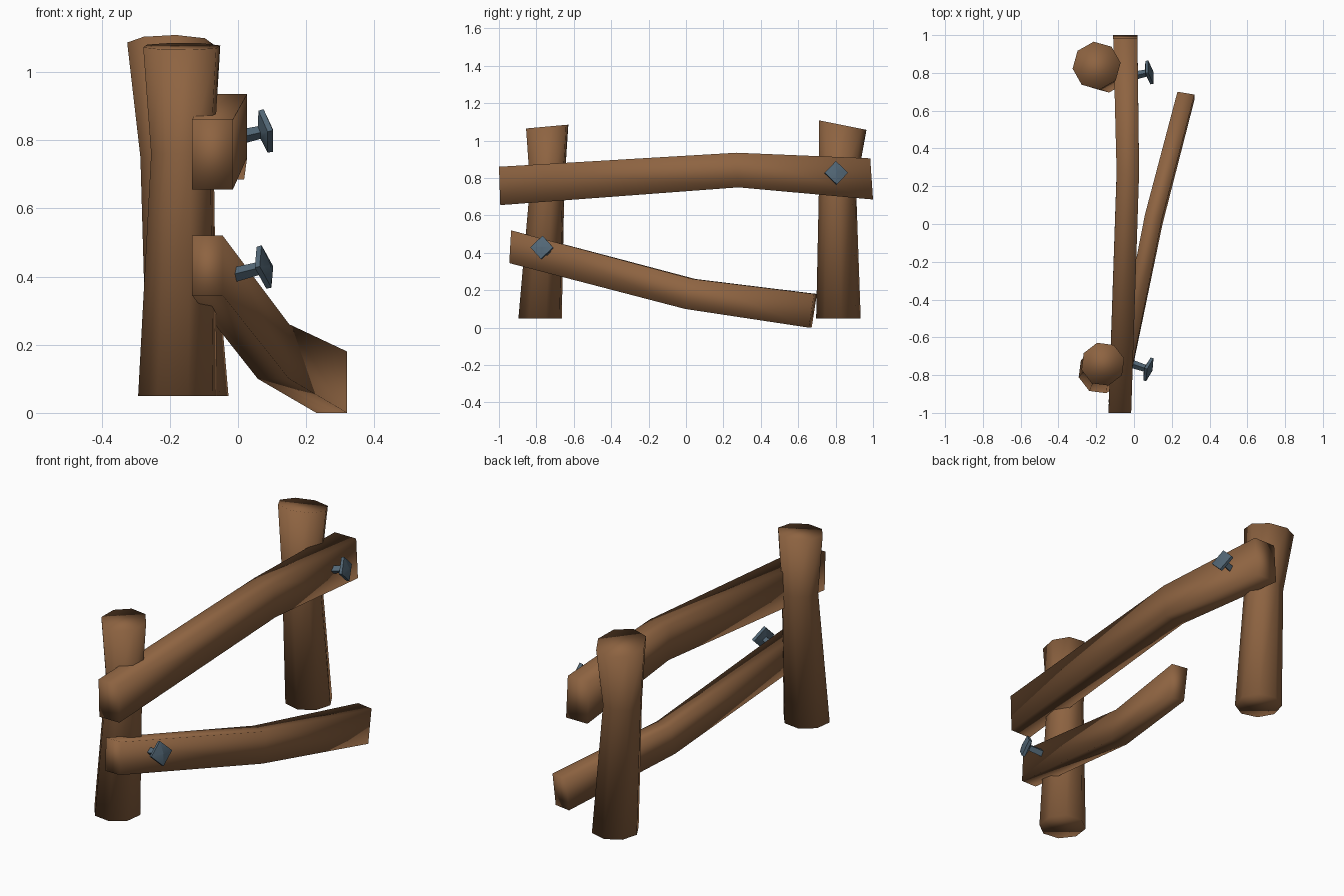
import bpy, math
from mathutils import Vector

if "Cube" in bpy.data.objects:
    bpy.data.objects.remove(bpy.data.objects["Cube"])


def material(name, rgb):
    m = bpy.data.materials.new(name)
    m.diffuse_color = (*rgb, 1)
    m.use_nodes = True
    m.node_tree.nodes["Principled BSDF"].inputs["Base Color"].default_value = m.diffuse_color
    return m


wood = material("brown_wood", (0.27, 0.126, 0.053))
steel = material("blue_grey_steel", (0.085, 0.135, 0.18))


def loft(name, rings, mat, angle=None):
    """Skin equal-sized rings of points and close both ends."""
    n = len(rings[0])
    verts = [p for r in rings for p in r]
    faces = [(a * n + i, a * n + (i + 1) % n, (a + 1) * n + (i + 1) % n, (a + 1) * n + i)
             for a in range(len(rings) - 1) for i in range(n)]
    last = (len(rings) - 1) * n
    faces += [tuple(reversed(range(n))), tuple(range(last, last + n))]
    me = bpy.data.meshes.new(name)
    me.from_pydata(verts, [], faces)
    me.materials.append(mat)
    ob = bpy.data.objects.new(name, me)
    bpy.context.collection.objects.link(ob)
    bpy.context.view_layer.objects.active = ob
    ob.select_set(True)
    if angle is None:
        bpy.ops.object.shade_smooth()
    else:
        bpy.ops.object.shade_smooth_by_angle(angle=math.radians(angle))
    ob.select_set(False)
    return ob


def post(name, stations, turn):
    """Octagonal log: stations are x, y, z, radius, slope of the cut along y."""
    rings = []
    for x, y, z, r, slope in stations:
        ring = []
        for i in range(8):
            a = math.radians(turn + 45 * i)
            dy = r * math.sin(a)
            ring.append((x + r * math.cos(a), y + dy, z + slope * dy))
        rings.append(ring)
    loft(name, rings, wood)


def rail(name, stations):
    """Bent beam: stations are x0, x1, y top, z top, y bottom, z bottom, y shift across."""
    rings = []
    for x0, x1, yt, zt, yb, zb, s in stations:
        rings.append([(x0, yb, zb), (x0, yt, zt), (x1, yt - s, zt), (x1, yb - s, zb)])
    loft(name, rings, wood)


def bolt(name, start, head):
    """Square shank flaring into a square, slightly pointed head."""
    start, head = Vector(start), Vector(head)
    axis = (head - start).normalized()
    side = axis.cross(Vector((0, 0, 1))).normalized()
    up = side.cross(axis)
    length = (head - start).length
    profile = [(0, 0.022), (length - 0.022, 0.019), (length - 0.01, 0.063),
               (length + 0.006, 0.064), (length + 0.02, 0.002)]
    rings = []
    for d, r in profile:
        c = start + axis * d
        rings.append([c + r * (side * math.cos(k * math.pi / 2) + up * math.sin(k * math.pi / 2))
                      for k in range(4)])
    loft(name, rings, steel, 40)


# posts
post("front_post", [(-0.177, -0.78, 0.05, 0.12, 0),
                    (-0.163, -0.742, 0.76, 0.095, 0),
                    (-0.165, -0.742, 1.075, 0.117, 0.09)], 15)
post("back_post", [(-0.147, 0.815, 0.05, 0.12, 0),
                   (-0.187, 0.81, 0.75, 0.1, 0),
                   (-0.198, 0.838, 1.083, 0.128, -0.2)], 7)

# rails
rail("upper_rail", [(-0.135, -0.015, -1.0, 0.86, -0.993, 0.655, 0),
                    (-0.092, 0.027, 0.27, 0.935, 0.28, 0.75, 0),
                    (-0.11, 0.018, 0.985, 0.905, 1.0, 0.685, 0)])
rail("fallen_lower_rail", [(-0.135, -0.045, -0.935, 0.52, -0.945, 0.345, 0),
                           (0.058, 0.15, 0.05, 0.26, 0.01, 0.10, 0.015),
                           (0.23, 0.32, 0.70, 0.18, 0.672, 0.0, 0.015)])

# bolts
bolt("upper_bolt", (0.0, 0.785, 0.808), (0.083, 0.803, 0.827))
bolt("lower_bolt", (-0.02, -0.738, 0.403), (0.078, -0.77, 0.428))
